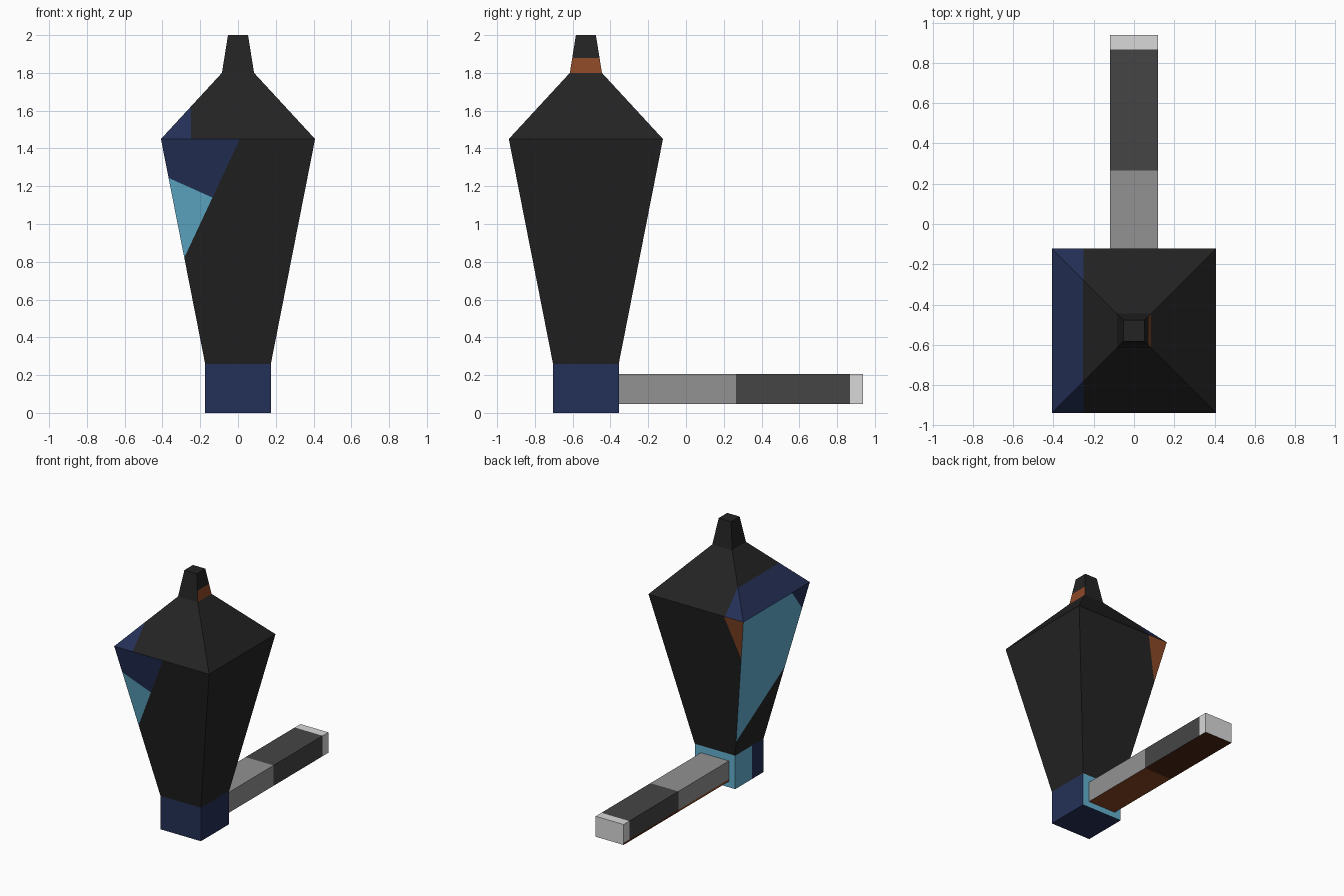
import bpy
import bmesh
from mathutils import Vector

cube = bpy.data.objects.get("Cube")
if cube:
    bpy.data.objects.remove(cube, do_unlink=True)


def to_linear(v):
    v /= 255
    return v / 12.92 if v <= 0.04045 else ((v + 0.055) / 1.055) ** 2.4


def make_material(name, rgb):
    mat = bpy.data.materials.new(name)
    mat.use_nodes = True
    colour = [to_linear(c) for c in rgb] + [1]
    mat.diffuse_color = colour
    bsdf = mat.node_tree.nodes["Principled BSDF"]
    bsdf.inputs["Base Color"].default_value = colour
    bsdf.inputs["Roughness"].default_value = 0.8
    return mat


PALETTE = {
    "black": (35, 35, 35),
    "navy": (36, 48, 87),
    "teal": (99, 177, 208),
    "brown": (140, 72, 38),
    "dark brown": (80, 37, 20),
    "dark grey": (69, 69, 69),
    "grey": (146, 146, 146),
    "light grey": (216, 216, 216),
}
MATERIALS = {name: make_material(name, rgb) for name, rgb in PALETTE.items()}

FRONT, BACK = Vector((0, -1, 0)), Vector((0, 1, 0))
LEFT, RIGHT = Vector((1, 0, 0)), Vector((-1, 0, 0))
BOTTOM = Vector((0, 0, -1))
HEAD_Y = -0.53


class Part:
    """Four-sided tapered block whose side faces can be cut and coloured."""

    def __init__(self, name, z0, z1, low, high, y, colour):
        self.name, self.mats = name, [colour]
        self.bm = bmesh.new()
        rings = []
        for z, (hx, hy) in ((z0, low), (z1, high)):
            corners = ((-hx, -hy), (hx, -hy), (hx, hy), (-hx, hy))
            rings.append([self.bm.verts.new((cx, y + cy, z)) for cx, cy in corners])
        a, b = rings
        self.bm.faces.new(a[::-1])
        self.bm.faces.new(b)
        for i in range(4):
            j = (i + 1) % 4
            self.bm.faces.new((a[i], a[j], b[j], b[i]))
        self.bm.normal_update()

    def slot(self, colour):
        if colour not in self.mats:
            self.mats.append(colour)
        return self.mats.index(colour)

    def side(self, direction, over=None):
        # Faces turned mainly one way, optionally only those of one colour
        self.bm.normal_update()
        return [f for f in self.bm.faces if f.normal.dot(direction) > 0.6
                and (over is None or self.mats[f.material_index] == over)]

    def fill(self, direction, colour):
        for f in self.side(direction):
            f.material_index = self.slot(colour)

    def paint(self, direction, p, q, colour, over=None):
        # Cut a side along the line p-q and colour what lies left of it
        across = Vector((1, 0, 0)) if direction.y else Vector((0, 1, 0))
        up = Vector((0, 0, 1))
        co = across * p[0] + up * p[1]
        normal = (across * (p[1] - q[1]) + up * (q[0] - p[0])).normalized()
        faces = self.side(direction, over)
        geom = set(faces)
        for f in faces:
            geom.update(f.edges)
            geom.update(f.verts)
        bmesh.ops.bisect_plane(self.bm, geom=list(geom), dist=1e-5,
                               plane_co=co, plane_no=normal)
        for f in self.side(direction, over):
            if (f.calc_center_median() - co).dot(normal) > 0:
                f.material_index = self.slot(colour)

    def finish(self):
        mesh = bpy.data.meshes.new(self.name)
        for colour in self.mats:
            mesh.materials.append(MATERIALS[colour])
        self.bm.to_mesh(mesh)
        self.bm.free()
        bpy.context.collection.objects.link(bpy.data.objects.new(self.name, mesh))


def square(h):
    return (h, h)


# Square foot with a teal back corner
base = Part("base", 0, 0.26, square(0.174), square(0.174), HEAD_Y, "navy")
base.fill(BACK, "teal")
base.paint(RIGHT, (-0.56, 1), (-0.56, 0), "teal")
base.finish()

# Flaring body with angular patches round one upper corner
body = Part("body", 0.26, 1.45, square(0.174), square(0.408), HEAD_Y, "black")
body.paint(FRONT, (-0.285, 0.82), (0.01, 1.45), "teal")
body.paint(FRONT, (-0.37, 1.245), (-0.135, 1.14), "navy", over="teal")
body.paint(RIGHT, (-0.814, 0.81), (-0.33, 0.38), "teal")
body.paint(RIGHT, (-0.90, 1.25), (-0.72, 1.45), "navy", over="teal")
body.paint(BACK, (-0.345, 1.12), (-0.24, 1.45), "brown")
body.finish()

# Sloping shoulder with a navy edge
shoulder = Part("shoulder", 1.45, 1.8, square(0.408), square(0.085), HEAD_Y, "black")
for way in (FRONT, BACK):
    shoulder.paint(way, (-0.25, 1.4), (-0.25, 1.8), "navy")
shoulder.paint(RIGHT, (0, 1.617), (-1, 1.617), "navy")
shoulder.finish()

# Narrow tip with a brown band on one side
tip = Part("tip", 1.8, 2.0, square(0.085), square(0.053), HEAD_Y, "black")
tip.paint(LEFT, (0, 1.88), (-1, 1.88), "brown")
tip.finish()

# Handle in three sections, with a brown underside and lower edge
for name, y0, y1, colour, under in (
        ("handle_shaft", -0.356, 0.265, "grey", "brown"),
        ("handle_grip", 0.265, 0.868, "dark grey", "dark brown"),
        ("handle_end", 0.868, 0.938, "light grey", "dark brown")):
    half = (0.12, (y1 - y0) / 2)
    section = Part(name, 0.046, 0.205, half, half, (y0 + y1) / 2, colour)
    section.fill(BOTTOM, under)
    section.paint(RIGHT, (0, 0.062), (-1, 0.062), under)
    section.finish()
